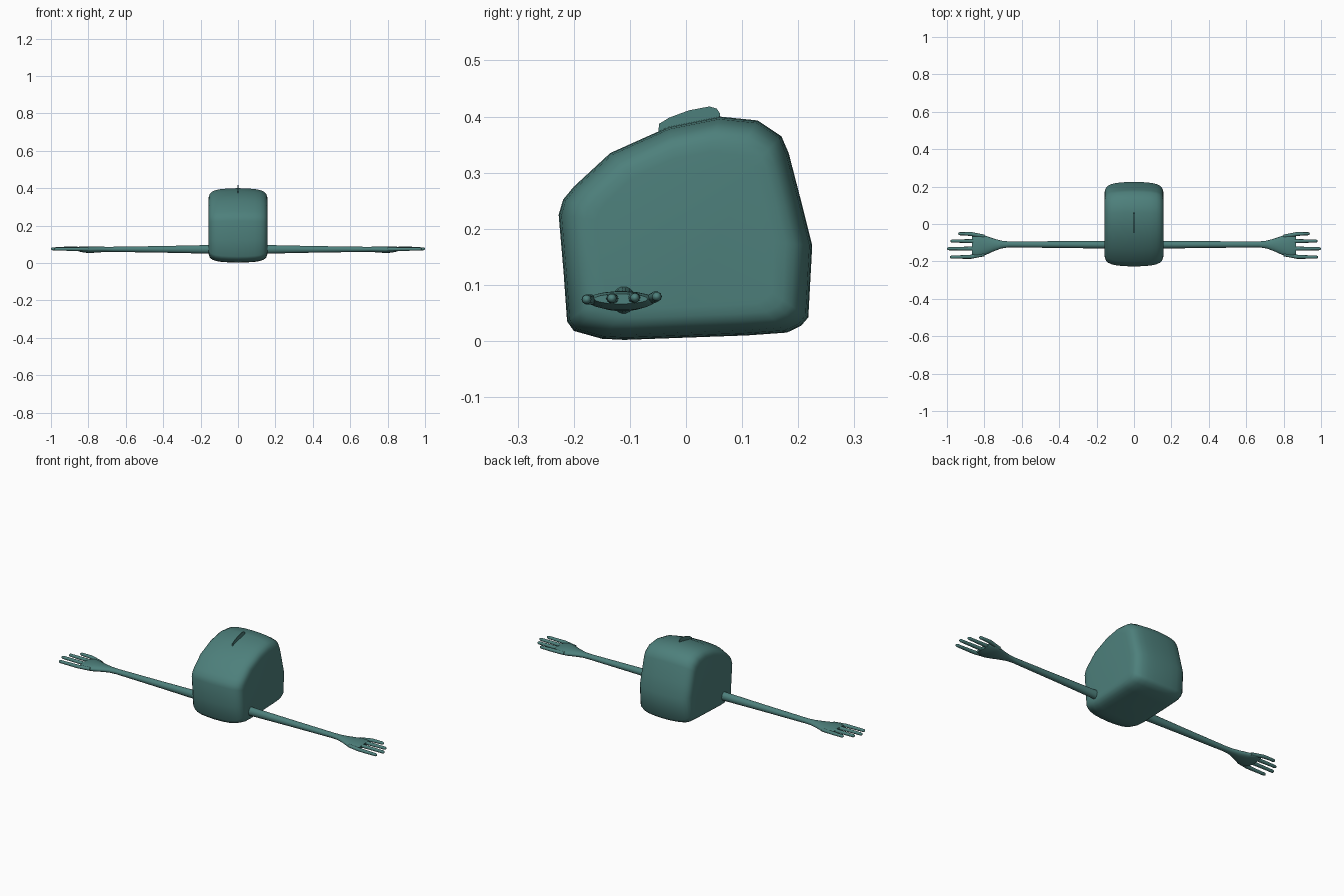
import bpy, bmesh, math

teal = bpy.data.materials.new("muted_teal")
teal.diffuse_color = (0.075, 0.215, 0.2, 1)


def loft(name, rings, angle=40):
    """Skin a list of equal-length point rings and cap both ends."""
    bm = bmesh.new()
    loops = [[bm.verts.new(p) for p in ring] for ring in rings]
    n = len(loops[0])
    for a, b in zip(loops, loops[1:]):
        for i in range(n):
            j = (i + 1) % n
            bm.faces.new((a[i], a[j], b[j], b[i]))
    bm.faces.new(loops[0][::-1])
    bm.faces.new(loops[-1])
    bmesh.ops.recalc_face_normals(bm, faces=bm.faces)
    mesh = bpy.data.meshes.new(name)
    bm.to_mesh(mesh)
    bm.free()
    mesh.materials.append(teal)
    obj = bpy.data.objects.new(name, mesh)
    bpy.context.collection.objects.link(obj)
    bpy.context.view_layer.objects.active = obj
    obj.select_set(True)
    bpy.ops.object.shade_smooth_by_angle(angle=math.radians(angle))
    obj.select_set(False)
    return obj


def tube(name, side, stations, n=14):
    """Stations are (x, centre y, centre z, y radius, z radius)."""
    rings = []
    for x, y, z, ry, rz in stations:
        rings.append([(side * x, y + ry * math.cos(2 * math.pi * k / n),
                       z + rz * math.sin(2 * math.pi * k / n)) for k in range(n)])
    return loft(name, rings, 60)


# Rounded body: side profile (y, z) that shrinks toward both flanks
profile = [(-0.11, 0.002), (0.0, 0.006), (0.11, 0.01), (0.18, 0.015), (0.205, 0.027),
           (0.218, 0.042), (0.225, 0.17), (0.205, 0.25), (0.183, 0.335), (0.17, 0.365),
           (0.128, 0.393), (0.06, 0.4), (-0.03, 0.382), (-0.135, 0.335), (-0.2, 0.275),
           (-0.219, 0.252), (-0.227, 0.225), (-0.218, 0.12), (-0.212, 0.035),
           (-0.2, 0.018), (-0.15, 0.004)]
half = [(0, 1), (0.05, 0.993), (0.09, 0.978), (0.12, 0.95), (0.138, 0.912),
        (0.15, 0.86), (0.156, 0.79), (0.158, 0.7)]
sections = [(-x, s) for x, s in half[:0:-1]] + half
loft("body", [[(x, y * s, 0.19 + (z - 0.19) * s) for y, z in profile]
              for x, s in sections], 60)

# Thin upright fin on the crown
fin = [(-0.05, 0.365), (0.06, 0.38), (0.061, 0.405), (0.055, 0.414), (0.042, 0.418),
       (0.005, 0.411), (-0.03, 0.398), (-0.048, 0.387)]
loft("top_fin", [[(x, y, z) for y, z in fin] for x in (-0.002, 0.002)])

# Arms with flat palms and four fingers each
fingers = [(0.94, -0.052, 0.079), (0.982, -0.091, 0.077),
           (1.0, -0.132, 0.076), (0.985, -0.177, 0.074)]
for side, label in ((-1, "left"), (1, "right")):
    tube(label + "_arm", side, [
        (0.13, -0.111, 0.073, 0.023, 0.026), (0.17, -0.111, 0.073, 0.02, 0.023),
        (0.4, -0.11, 0.073, 0.018, 0.018), (0.67, -0.109, 0.073, 0.016, 0.014),
        (0.71, -0.11, 0.073, 0.021, 0.014), (0.75, -0.112, 0.072, 0.034, 0.016),
        (0.79, -0.114, 0.071, 0.05, 0.018), (0.82, -0.115, 0.072, 0.06, 0.017),
        (0.845, -0.116, 0.074, 0.06, 0.014), (0.865, -0.116, 0.075, 0.048, 0.009)], 18)
    for i, (tip, y, z) in enumerate(fingers):
        root_y = -0.115 + (y + 0.115) * 0.78
        bend_y = -0.115 + (y + 0.115) * 0.97
        tube(f"{label}_finger_{i + 1}", side, [
            (0.8, root_y, 0.073, 0.009, 0.009), (0.87, bend_y, z, 0.011, 0.0095),
            (tip - 0.03, y, z, 0.0085, 0.0085), (tip - 0.01, y, z, 0.0085, 0.0085),
            (tip - 0.003, y, z, 0.006, 0.006), (tip, y, z, 0.002, 0.002)], 10)
